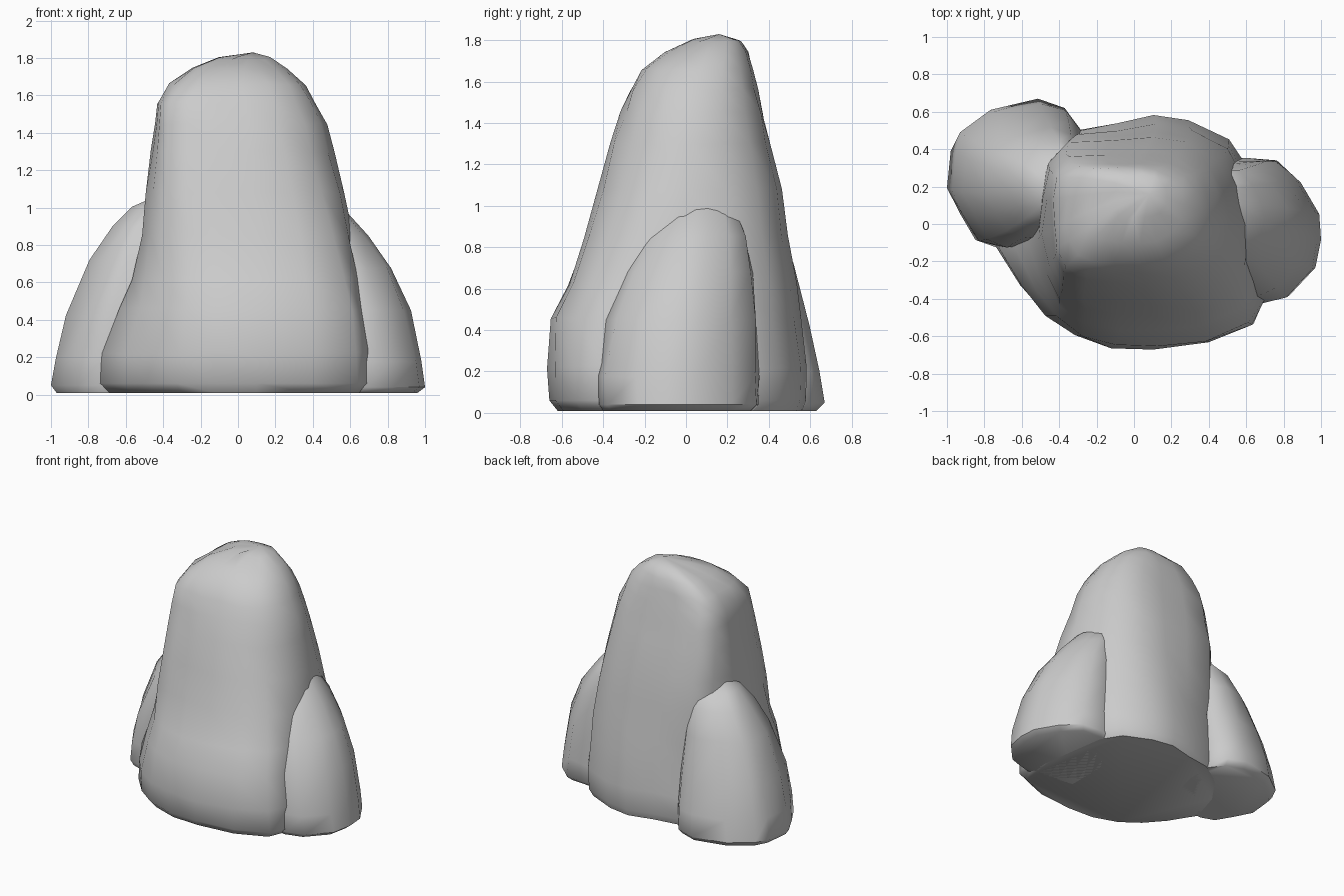
import bpy, bmesh, math, random

random.seed(4)


def normalise(pts):
    xs, ys = [p[0] for p in pts], [p[1] for p in pts]
    return [((x - min(xs)) / (max(xs) - min(xs)), (y - min(ys)) / (max(ys) - min(ys)))
            for x, y in pts]


def rock(name, low, high, levels, peak, jitter=0.008):
    """Loft between two outlines; each level is z, blend, xmin, xmax, ymin, ymax."""
    low, high = normalise(low), normalise(high)
    bm = bmesh.new()
    rings = []
    for z, t, x0, x1, y0, y1 in levels:
        pts = normalise([(a[0] + (b[0] - a[0]) * t, a[1] + (b[1] - a[1]) * t)
                         for a, b in zip(low, high)])
        j = jitter if z > 0.15 else 0
        rings.append([bm.verts.new((x0 + u * (x1 - x0) + random.uniform(-j, j),
                                    y0 + v * (y1 - y0) + random.uniform(-j, j),
                                    z + random.uniform(-j, j))) for u, v in pts])
    n = len(low)
    for a, b in zip(rings, rings[1:]):
        for i in range(n):
            k = (i + 1) % n
            bm.faces.new((a[i], a[k], b[k], b[i]))
    bm.faces.new(rings[0][::-1])
    tip = bm.verts.new(peak)
    for i in range(n):
        bm.faces.new((rings[-1][i], rings[-1][(i + 1) % n], tip))
    bmesh.ops.recalc_face_normals(bm, faces=bm.faces)
    mesh = bpy.data.meshes.new(name)
    bm.to_mesh(mesh)
    bm.free()
    ob = bpy.data.objects.new(name, mesh)
    bpy.context.collection.objects.link(ob)
    bpy.context.view_layer.objects.active = ob
    ob.select_set(True)
    bpy.ops.object.shade_smooth_by_angle(angle=math.radians(50))
    ob.select_set(False)


# Tall central boulder
rock("main_boulder",
     [(.66, -.1), (.7, -.4), (.64, -.54), (.4, -.64), (.1, -.67), (-.13, -.66),
      (-.33, -.59), (-.48, -.48), (-.61, -.33), (-.74, -.12), (-.66, .15), (-.5, .38),
      (-.3, .51), (-.1, .54), (.1, .59), (.28, .56), (.5, .46), (.6, .3)],
     [(.47, .02), (.44, -.13), (.36, -.24), (.22, -.31), (.06, -.33), (-.1, -.33),
      (-.25, -.32), (-.36, -.28), (-.41, -.18), (-.43, -.04), (-.43, .12), (-.42, .27),
      (-.34, .35), (-.14, .36), (.06, .37), (.22, .35), (.36, .28), (.44, .16)],
     [(.01, 0, -.69, .66, -.62, .56),
      (.06, 0, -.74, .70, -.66, .58),
      (.22, .05, -.72, .70, -.67, .58),
      (.46, .2, -.63, .67, -.66, .55),
      (.62, .45, -.57, .64, -.57, .53),
      (.85, .7, -.52, .61, -.49, .49),
      (1.08, .85, -.49, .565, -.425, .46),
      (1.3, 1, -.46, .51, -.36, .40),
      (1.45, 1, -.44, .47, -.31, .375),
      (1.56, 1, -.425, .42, -.27, .35),
      (1.66, 1, -.36, .36, -.21, .33),
      (1.74, 1, -.25, .27, -.10, .30),
      (1.8, 1, -.1, .18, .03, .26)],
     (.08, .16, 1.83))

# Left shoulder boulder, leaning inwards at the back
left = [(-.3, .3), (-.3, .52), (-.38, .63), (-.52, .68), (-.77, .62), (-.93, .5),
        (-.98, .4), (-1, .2), (-.93, .06), (-.85, -.08), (-.74, -.12), (-.4, -.1)]
rock("left_boulder", left, left,
     [(.01, 0, -.97, -.3, -.11, .63),
      (.05, 0, -1, -.29, -.125, .67),
      (.2, 0, -.98, -.29, -.125, .65),
      (.42, 0, -.92, -.28, -.12, .60),
      (.72, 0, -.79, -.28, -.07, .52),
      (.9, 0, -.67, -.28, .0, .44),
      (1.0, 0, -.57, -.28, .07, .36)],
     (-.44, .2, 1.06))

# Right shoulder boulder
right = [(.3, -.35), (.7, -.42), (.84, -.38), (.98, -.23), (1.01, -.08), (1, .06),
         (.9, .23), (.77, .35), (.6, .36), (.3, .3)]
rock("right_boulder", right, right,
     [(.01, 0, .3, .96, -.40, .32),
      (.04, 0, .3, 1, -.42, .35),
      (.18, 0, .3, .98, -.43, .35),
      (.45, 0, .3, .92, -.38, .34),
      (.68, 0, .3, .82, -.29, .32),
      (.85, 0, .3, .69, -.2, .29),
      (.98, 0, .3, .58, -.1, .24)],
     (.44, .08, 1.06))
